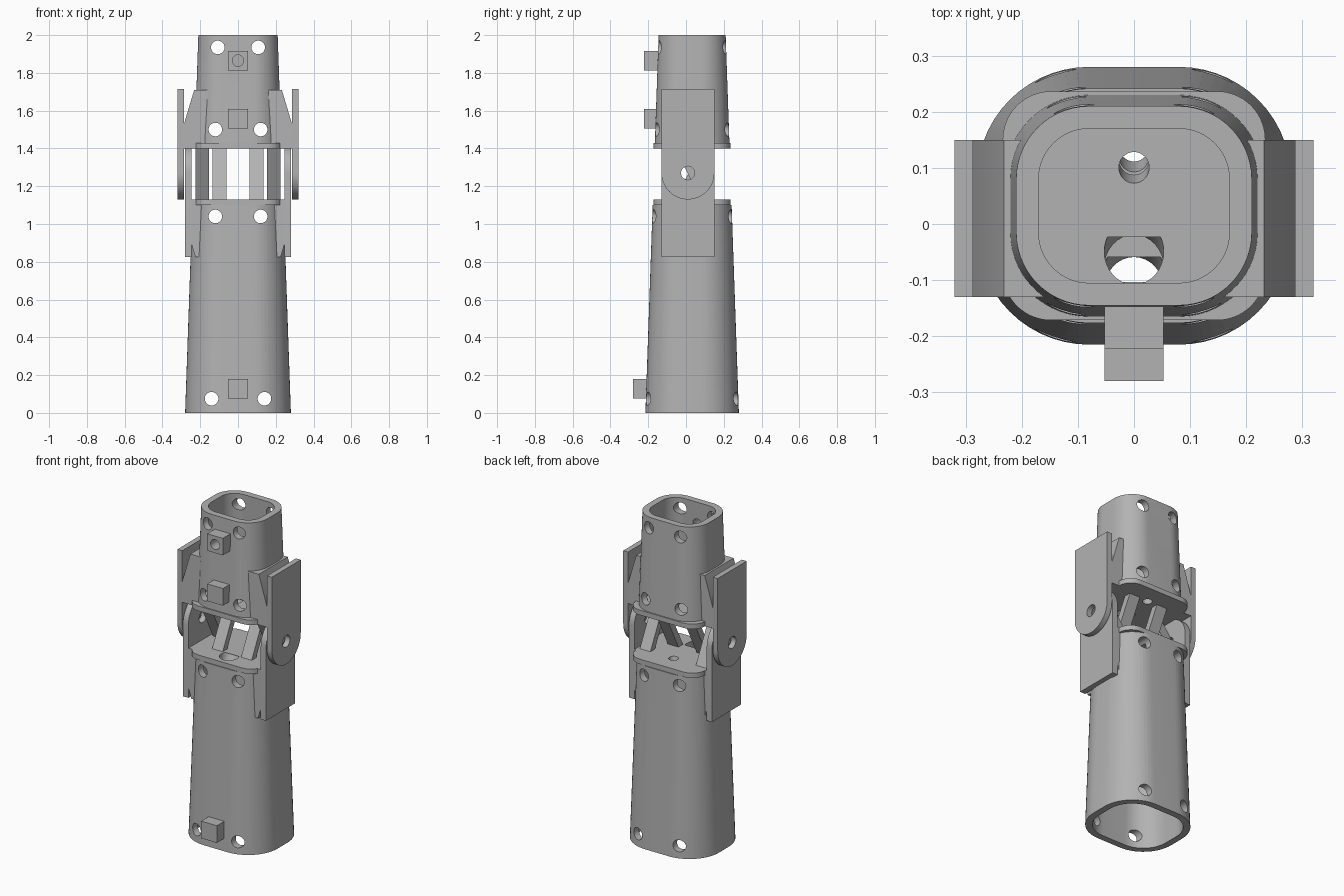
import bpy, bmesh, math
from mathutils import Vector

cube = bpy.data.objects.get("Cube")
if cube:
    bpy.data.objects.remove(cube, do_unlink=True)

GREY = (0.45, 0.45, 0.45, 1)
mat = bpy.data.materials.new("plain grey")
mat.use_nodes = True
mat.diffuse_color = GREY
mat.node_tree.nodes["Principled BSDF"].inputs["Base Color"].default_value = GREY

WALL = 0.04
CY = 0.0325          # middle of the tube in depth
ARM_Y, ARM_R, PIVOT_Z = 0.01, 0.14, 1.27


def finish(bm, name):
    bmesh.ops.recalc_face_normals(bm, faces=bm.faces)
    mesh = bpy.data.meshes.new(name)
    bm.to_mesh(mesh)
    bm.free()
    obj = bpy.data.objects.new(name, mesh)
    bpy.context.collection.objects.link(obj)
    mesh.materials.append(mat)
    return obj


def loft(name, loops):
    """Closed solid through matching loops of points."""
    bm = bmesh.new()
    rings = [[bm.verts.new(p) for p in loop] for loop in loops]
    n = len(rings[0])
    for a, b in zip(rings, rings[1:]):
        for i in range(n):
            j = (i + 1) % n
            bm.faces.new((a[i], a[j], b[j], b[i]))
    bm.faces.new(rings[0])
    bm.faces.new(rings[-1])
    return finish(bm, name)


def rounded(hx, hy, r, z, steps=14):
    """Rounded rectangle: corner centres at hx, hy with radius r."""
    pts = []
    for q, (sx, sy) in enumerate(((1, 1), (-1, 1), (-1, -1), (1, -1))):
        for k in range(steps + 1):
            a = math.pi / 2 * (q + k / steps)
            pts.append((sx * hx + r * math.cos(a), CY + sy * hy + r * math.sin(a), z))
    return pts


def tube_solid(name, z0, z1, inset=0):
    return loft(name, [rounded(0.08, 0.0475, 0.2 - 0.035 * z - inset, z) for z in (z0, z1)])


def box(name, x0, x1, y0, y1, z0, z1):
    return loft(name, [[(x0, y0, z), (x1, y0, z), (x1, y1, z), (x0, y1, z)] for z in (z0, z1)])


def rods(name, r, ends):
    """Round rods, one per pair of end points."""
    bm = bmesh.new()
    for a, b in ends:
        a, b = Vector(a), Vector(b)
        m = (b - a).to_track_quat('Z', 'Y').to_matrix().to_4x4()
        m.translation = (a + b) / 2
        bmesh.ops.create_cone(bm, cap_ends=True, segments=32, radius1=r, radius2=r,
                              depth=(b - a).length, matrix=m)
    return finish(bm, name)


def cut(obj, *cutters):
    bpy.context.view_layer.objects.active = obj
    for c in cutters:
        mod = obj.modifiers.new("cut", 'BOOLEAN')
        mod.operation, mod.solver, mod.object = 'DIFFERENCE', 'EXACT', c
        bpy.ops.object.modifier_apply(modifier=mod.name)
    return obj


# Cutters: cavities, wall holes, sloping cable bores, pivot bore
low_cavity = tube_solid("lower_cavity_cutter", -0.05, 1.06, WALL)
top_cavity = tube_solid("upper_cavity_cutter", 1.46, 2.05, WALL)
holes = rods("wall_hole_cutter", 0.036,
             [((s * x, -0.5, z), (s * x, 0.5, z)) for s in (-1, 1)
              for x, z in ((0.14, 0.075), (0.12, 1.04), (0.12, 1.5), (0.107, 1.935))])
big_bores = rods("large_bore_cutter", 0.053, [((0, -0.044, 1.47), (0, -0.083, 1.39)),
                                              ((0, -0.08, 1.14), (0, -0.122, 1.05))])
small_bores = rods("small_bore_cutter", 0.027, [((0, 0.098, 1.47), (0, 0.118, 1.39)),
                                                ((0, 0.118, 1.14), (0, 0.142, 1.05))])
pivot = rods("pivot_cutter", 0.036, [((-0.5, ARM_Y, PIVOT_Z), (0.5, ARM_Y, PIVOT_Z))])
eyelet = rods("eyelet_cutter", 0.03, [((0, -0.4, 1.865), (0, 0, 1.865))])
cutters = [low_cavity, top_cavity, holes, big_bores, small_bores, pivot, eyelet]
parts = []

# Tapered hollow tubes
parts.append(cut(tube_solid("lower_tube", 0, 1.1), low_cavity, holes, big_bores, small_bores))
parts.append(cut(tube_solid("upper_tube", 1.43, 2.0), top_cavity, holes,
                 big_bores, small_bores, eyelet))

# End plates facing each other across the joint
for name, z in (("lower_end_plate", 1.1), ("upper_end_plate", 1.4)):
    plate = loft(name, [rounded(0.148, 0.118, 0.086, h) for h in (z, z + 0.03)])
    parts.append(cut(plate, big_bores, small_bores))

# Crossed flat struts: inner pair leans back, outer pair leans forward
for side, s in (("left", 1), ("right", -1)):
    for kind, x, lean in (("inner", 0.098, 0.075), ("outer", 0.19, -0.075)):
        ring = []
        for z, d in ((1.12, -lean), (1.41, lean)):
            ring.append([(s * x + u * 0.036, CY + d + v * 0.022, z)
                         for u, v in ((-1, -1), (1, -1), (1, 1), (-1, 1))])
        parts.append(loft(f"{side}_{kind}_strut", ring))


def arm(name, s, x0, x1, far_z, direction):
    """Hinge arm with a half-round end about the pivot."""
    prof = [(ARM_Y + ARM_R * math.cos(math.pi * k / 24),
             PIVOT_Z + direction * ARM_R * math.sin(math.pi * k / 24)) for k in range(25)]
    prof += [(ARM_Y - ARM_R, far_z), (ARM_Y + ARM_R, far_z)]
    return cut(loft(name, [[(s * x, y, z) for y, z in prof] for x in (x0, x1)]), pivot)


def gusset(name, s, prof, cavity):
    """Filler between arm and tube, trimmed to the cavity."""
    ys = (ARM_Y - ARM_R, ARM_Y + ARM_R)
    return cut(loft(name, [[(s * x, y, z) for x, z in prof] for y in ys]), cavity)


UPPER_WEB = [(0.16, 1.4), (0.292, 1.4), (0.292, 1.51), (0.232, 1.71), (0.16, 1.71)]
LOWER_WEB = [(0.16, 1.13), (0.248, 1.13), (0.248, 0.9), (0.226, 0.826), (0.16, 0.826)]
for side, s in (("left", 1), ("right", -1)):
    parts.append(arm(f"{side}_upper_arm", s, 0.287, 0.32, 1.715, -1))
    parts.append(arm(f"{side}_lower_arm", s, 0.245, 0.281, 0.826, 1))
    parts.append(gusset(f"{side}_upper_gusset", s, UPPER_WEB, top_cavity))
    parts.append(gusset(f"{side}_lower_gusset", s, LOWER_WEB, low_cavity))

# Small front blocks, the top one drilled as an eyelet
parts.append(box("base_block", -0.053, 0.053, -0.28, -0.19, 0.075, 0.18))
parts.append(box("middle_block", -0.053, 0.053, -0.222, -0.14, 1.505, 1.61))
parts.append(cut(box("eyelet_block", -0.053, 0.053, -0.222, -0.125, 1.813, 1.917), eyelet))

# Remove cutters and shade
for c in cutters:
    bpy.data.objects.remove(c, do_unlink=True)
bpy.ops.object.select_all(action='DESELECT')
for p in parts:
    p.select_set(True)
bpy.context.view_layer.objects.active = parts[0]
bpy.ops.object.shade_smooth_by_angle(angle=math.radians(30))
